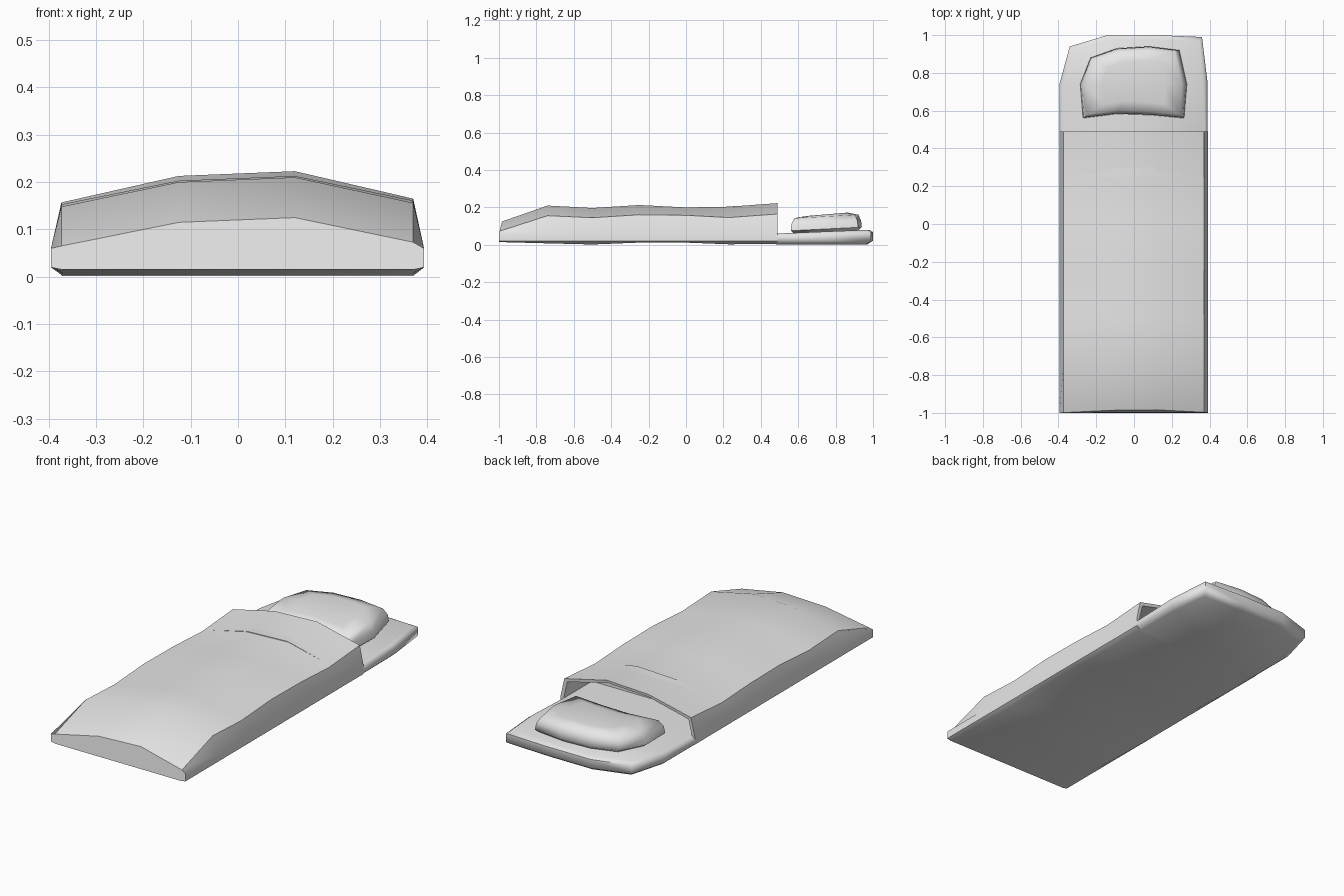
import bpy, math

cube = bpy.data.objects.get("Cube")
if cube:
    bpy.data.objects.remove(cube, do_unlink=True)

grey = bpy.data.materials.new("light_grey_fabric")
grey.use_nodes = True
colour = (0.8, 0.8, 0.8, 1)
grey.diffuse_color = colour
grey.node_tree.nodes["Principled BSDF"].inputs["Base Color"].default_value = colour


def loft(name, rings, angle):
    """Skin a list of equal closed rings and cap both ends."""
    n = len(rings[0])
    verts = [p for ring in rings for p in ring]
    faces = [(r * n + i, r * n + (i + 1) % n, (r + 1) * n + (i + 1) % n, (r + 1) * n + i)
             for r in range(len(rings) - 1) for i in range(n)]
    faces.append(tuple(reversed(range(n))))
    faces.append(tuple(range(len(verts) - n, len(verts))))
    mesh = bpy.data.meshes.new(name)
    mesh.from_pydata(verts, [], faces)
    mesh.materials.append(grey)
    obj = bpy.data.objects.new(name, mesh)
    bpy.context.collection.objects.link(obj)
    bpy.ops.object.select_all(action="DESELECT")
    obj.select_set(True)
    bpy.context.view_layer.objects.active = obj
    bpy.ops.object.mode_set(mode="EDIT")
    bpy.ops.mesh.select_all(action="SELECT")
    bpy.ops.mesh.normals_make_consistent(inside=False)
    bpy.ops.object.mode_set(mode="OBJECT")
    bpy.ops.object.shade_smooth_by_angle(angle=math.radians(angle))
    return obj


# Padded bag: cross-sections from the foot to the open neck
def section(y, base, shoulder, crown):
    return [(-.37, y, base), (-.395, y, .02), (-.395, y, .06), (-.373, y, shoulder),
            (-.125, y, crown - .01), (.12, y, crown), (.37, y, shoulder + .008),
            (.393, y, .06), (.393, y, .02), (.37, y, base)]


def inner(y):
    return [(x * .955, y, max(.058, z - .014)) for x, _, z in neck]


foot = section(-1, .015, .065, .125)
foot = [(x, y + max(0, z - .06) * .25, z) for x, y, z in foot]
neck = section(.49, .005, .157, .223)
bag_rings = [foot,
             section(-.74, .008, .148, .21),
             section(-.5, .002, .137, .197),
             section(-.25, .012, .153, .213),
             section(0, .012, .15, .2),
             section(.23, .003, .138, .204),
             neck, inner(.488), inner(.25)]
loft("padded_bag", bag_rings, 50)

# Head mat: rounded slab continuing from the neck
mat_outline = [(-.395, .48), (-.395, .74), (-.34, .94), (-.14, 1),
               (.12, 1), (.36, .99), (.388, .76), (.39, .48)]


def mat_ring(scale, z, rise):
    return [(x * scale, .48 + (y - .48) * scale, z + rise * (y - .48))
            for x, y in mat_outline]


loft("head_mat", [mat_ring(.94, .002, 0), mat_ring(1, .022, 0),
                  mat_ring(1, .048, .04), mat_ring(.96, .06, .04)], 60)

# Pillow: soft slab with a slightly pinched outline
pillow_outline = [(-.27, .56), (-.09, .583), (.09, .577), (.265, .56), (.28, .74),
                  (.24, .92), (.08, .94), (-.09, .93), (-.23, .88), (-.285, .74)]


def pillow_ring(scale, z):
    return [(x * scale, .75 + (y - .75) * scale, z + .05 * (y - .75))
            for x, y in pillow_outline]


loft("pillow", [pillow_ring(.85, .06), pillow_ring(1, .085), pillow_ring(.98, .12),
                pillow_ring(.9, .152), pillow_ring(.6, .163)], 60)
